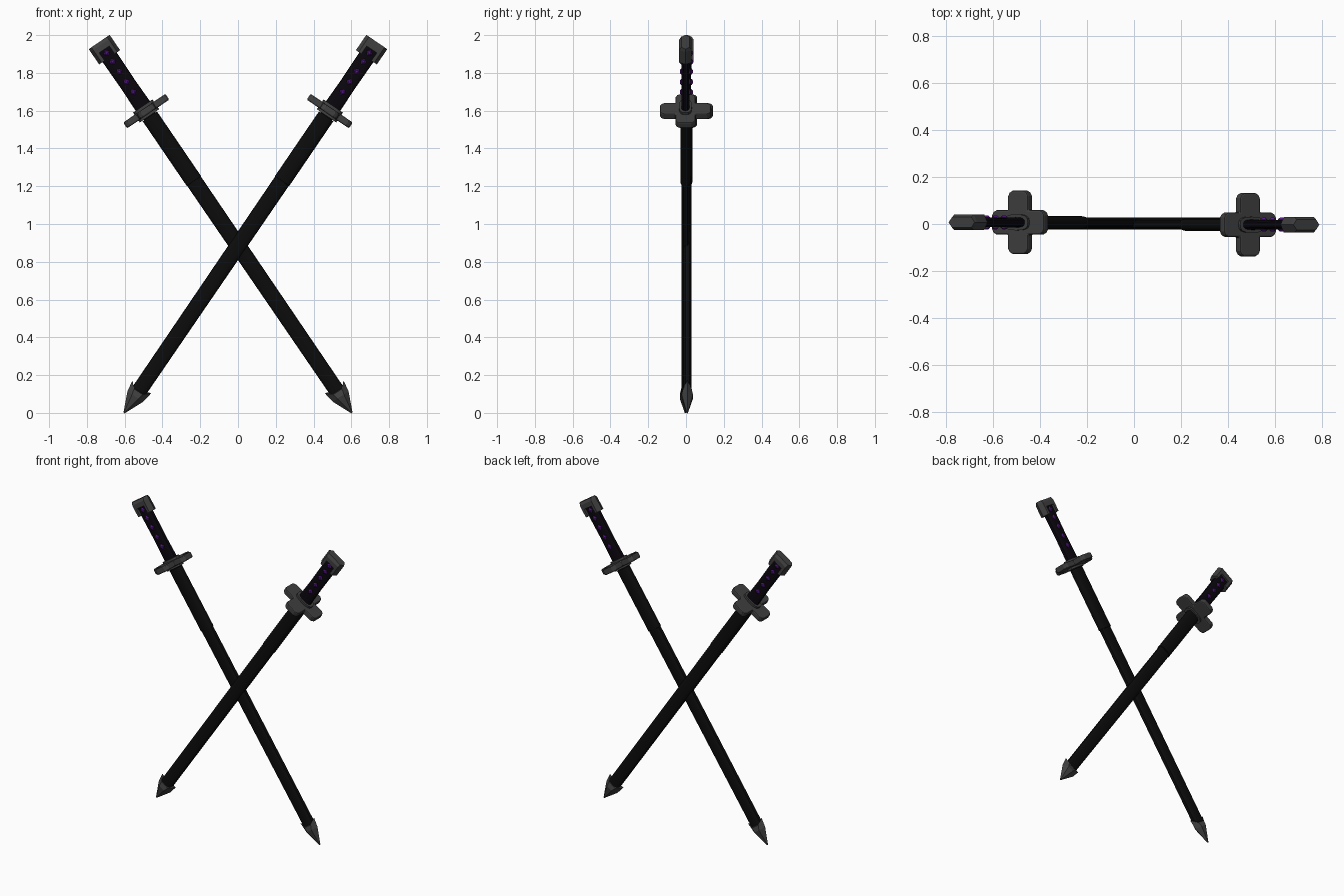
import bpy, bmesh, math
from mathutils import Vector

if "Cube" in bpy.data.objects:
    bpy.data.objects.remove(bpy.data.objects["Cube"])

ANG = math.radians(34.27)
SN, CS = math.sin(ANG), math.cos(ANG)


def material(name, rgb):
    m = bpy.data.materials.new(name)
    m.diffuse_color = (*rgb, 1)
    m.use_nodes = True
    m.node_tree.nodes["Principled BSDF"].inputs["Base Color"].default_value = m.diffuse_color
    return m


GREY = material("dark grey metal", (0.05, 0.05, 0.05))
BLACK = material("black lacquer", (0.0035, 0.0035, 0.0035))
WRAP = material("black grip", (0.003, 0.002, 0.004))
PURPLE = material("purple gem", (0.10, 0.010, 0.26))


# Local sword space: w across, y depth, s along the axis from the tip
def place(p, side, yoff):
    w, y, s = p
    return Vector((side * (0.603 - SN * s + CS * w), y + yoff, CS * s + SN * w))


def make(name, sword, mat, loops):
    """loops: list of lofts, each loft a list of rings with equal point counts."""
    label, side, yoff = sword
    bm = bmesh.new()
    for rings in loops:
        vs = [[bm.verts.new(place(p, side, yoff)) for p in r] for r in rings]
        n = len(vs[0])
        for a, b in zip(vs, vs[1:]):
            for i in range(n):
                j = (i + 1) % n
                bm.faces.new((a[i], a[j], b[j], b[i]))
        bm.faces.new(vs[0][::-1])
        bm.faces.new(vs[-1])
    bmesh.ops.remove_doubles(bm, verts=bm.verts, dist=1e-5)
    bmesh.ops.recalc_face_normals(bm, faces=bm.faces)
    me = bpy.data.meshes.new(name)
    bm.to_mesh(me)
    bm.free()
    ob = bpy.data.objects.new(label + "_" + name, me)
    me.materials.append(mat)
    bpy.context.collection.objects.link(ob)
    return ob


def oval(a, b, s, n=16, e=0.7):
    """Superellipse ring; small e gives a boxier section."""
    f = lambda c: math.copysign(abs(c) ** e, c)
    return [(a * f(math.cos(2 * math.pi * i / n)),
             b * f(math.sin(2 * math.pi * i / n)), s) for i in range(n)]


def hexa(a, b, c, s, s_side=None):
    """Hexagon section with points on the two narrow sides."""
    t = s if s_side is None else s_side
    return [(a, 0, t), (c, b, s), (-c, b, s), (-a, 0, t), (-c, -b, s), (c, -b, s)]


def build(sword):
    # pointed scabbard end, its sides reaching higher than its faces
    make("scabbard_tip", sword, GREY, [[
        hexa(0.004, 0.003, 0.002, 0.0),
        hexa(0.05, 0.03, 0.02, 0.105),
        hexa(0.06, 0.023, 0.028, 0.135, 0.167)]])

    # scabbard with thicker upper section
    make("scabbard", sword, BLACK, [[
        oval(0.041, 0.021, 0.11), oval(0.044, 0.021, 1.485),
        oval(0.046, 0.027, 1.486), oval(0.046, 0.027, 1.90)]])
    make("blade_collar", sword, BLACK, [[
        oval(0.036, 0.018, 1.89), oval(0.036, 0.018, 1.93)]])

    # four armed guard with rounded arm ends
    L, h, c = 0.135, 0.052, 0.022
    arm = [(h, h), (h, L - c), (h - c * 0.35, L - c * 0.35), (h - c, L),
           (-h + c, L), (-h + c * 0.35, L - c * 0.35), (-h, L - c)]
    outline = []
    for k in range(4):
        for x, y in arm:
            for _ in range(k):
                x, y = -y, x
            outline.append((x, y))
    g = make("guard", sword, GREY, [[
        [(x, y, s) for x, y in outline] for s in (1.915, 1.952)]])
    bv = g.modifiers.new("soft edge", 'BEVEL')
    bv.width = 0.007
    bv.segments = 2
    bv.limit_method = 'ANGLE'
    bv.angle_limit = math.radians(50)
    make("guard_collar", sword, GREY, [[
        oval(0.062, 0.034, 1.903), oval(0.062, 0.034, 1.966)]])

    # grip
    make("grip", sword, WRAP, [[
        oval(0.046, 0.022, 1.95), oval(0.043, 0.02, 2.10),
        oval(0.046, 0.022, 2.345)]])

    # pommel: cap with two side cheeks around the grip end
    cheeks = []
    for d in (-1, 1):
        cheeks.append([[(d * 0.067, 0, s), (d * 0.05, 0.033, s),
                        (d * 0.032, 0.033, s), (d * 0.032, -0.033, s),
                        (d * 0.05, -0.033, s)] for s in (2.278, 2.33)])
    make("pommel", sword, GREY, cheeks + [[
        hexa(0.067, 0.033, 0.05, 2.328), hexa(0.067, 0.033, 0.05, 2.358),
        hexa(0.067, 0.022, 0.05, 2.376)]])

    # diamond gems on both faces of the grip
    gems = []
    for s in (2.055, 2.12, 2.187, 2.25, 2.306):
        for d in (-1, 1):
            def diamond(r, y):
                return [(r, d * y, s), (0, d * y, s + r * 1.1),
                        (-r, d * y, s), (0, d * y, s - r * 1.1)]
            gems.append([diamond(0.017, 0.015), diamond(0.017, 0.023),
                         diamond(0.008, 0.03)])
    make("gems", sword, PURPLE, gems)

    for ob in bpy.context.collection.objects:
        if ob.name.startswith(sword[0]) and ("scabbard" in ob.name and "tip" not in ob.name
                                             or "grip" in ob.name):
            ob.select_set(True)
            bpy.context.view_layer.objects.active = ob
    bpy.ops.object.shade_smooth_by_angle(angle=math.radians(35))
    bpy.ops.object.select_all(action='DESELECT')


# two crossed swords, mirrored, with a slight depth offset
for sword in (("left", 1, 0.007), ("right", -1, -0.003)):
    build(sword)
